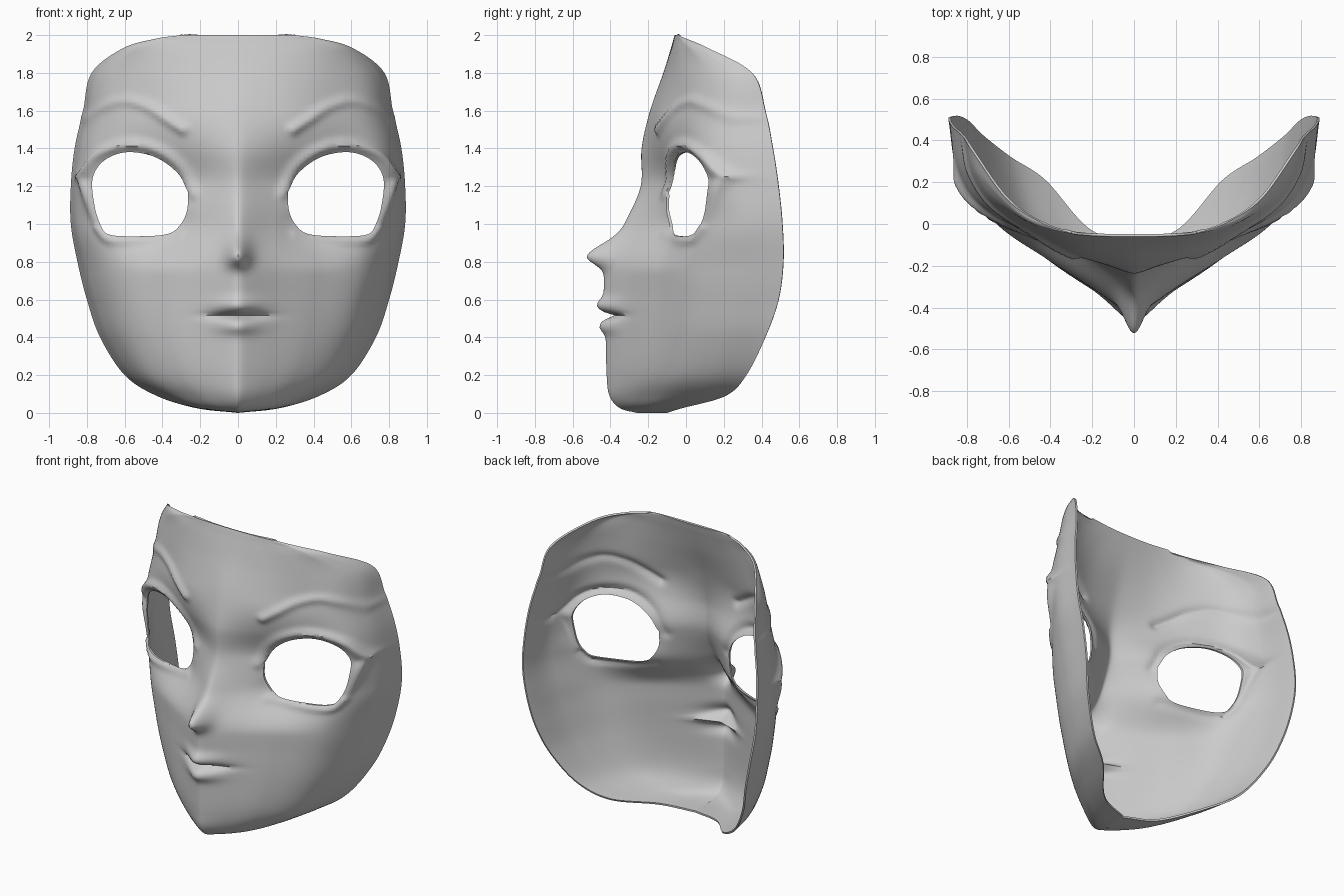
import bpy, bmesh, math
from mathutils import Vector

old = bpy.data.objects.get("Cube")
if old:
    bpy.data.objects.remove(old)

COLUMNS, STEPS, ROUNDING = 72, 12, .02


def spline(points, t):
    """Catmull-Rom curve through points, t counted in points."""
    last = len(points) - 1
    i = min(int(t), last - 1)
    f = t - i
    p1, p2 = Vector(points[i]), Vector(points[i + 1])
    p0 = Vector(points[i - 1]) if i else 2 * p1 - p2
    p3 = Vector(points[i + 2]) if i + 2 <= last else 2 * p2 - p1
    a, b = (p2 - p0) / 2, (p3 - p1) / 2
    d = p2 - p1
    return p1 + f * (a + f * (3 * d - 2 * a - b + f * (a + b - 2 * d)))


def sample(points, count):
    return [spline(points, (len(points) - 1) * k / count) for k in range(count + 1)]


# Level sections: height, centre depth, rim half width, rim depth
levels = [
    (2.0, -.06, .3, -.045), (1.98, -.066, .44, .005), (1.93, -.08, .61, .12), (1.8, -.12, .775, .35),
    (1.6, -.19, .82, .42), (1.4, -.235, .865, .46), (1.2, -.24, .885, .49),
    (1.0, -.325, .885, .51), (.8, -.42, .85, .515), (.6, -.435, .8, .49),
    (.4, -.425, .73, .42), (.2, -.42, .6, .32), (.09, -.405, .43, .21),
    (.025, -.35, .22, -.02), (0, -.26, 0, -.1),
]

# Cross-section shapes as fractions of rim width and depth, by height
shapes = [
    (1.93, [(0, 0), (.34, .06), (.61, .2), (.83, .46), (.94, .72), (1, 1)]),
    (1.6, [(0, 0), (.34, .1), (.61, .26), (.83, .45), (.95, .7), (1, 1)]),
    (1.2, [(0, 0), (.27, .2), (.56, .35), (.85, .48), (.955, .68), (1, 1)]),
    (1.0, [(0, 0), (.21, .19), (.42, .345), (.78, .465), (.95, .7), (1, 1)]),
    (.74, [(0, 0), (.24, .15), (.51, .3), (.79, .475), (.94, .72), (1, 1)]),
    (.2, [(0, 0), (.26, .13), (.52, .28), (.78, .49), (.92, .73), (1, 1)]),
]


def section(z, t):
    """Blend the two nearest cross-section shapes."""
    for (za, a), (zb, b) in zip(shapes, shapes[1:]):
        if z >= zb:
            f = max(0, min(1, (za - z) / (za - zb)))
            f = f * f * (3 - 2 * f)
            return spline(a, t).lerp(spline(b, t), f)
    return spline(shapes[-1][1], t)


def rounded(depth):
    """Soften the ridge along the middle of the face."""
    return (math.hypot(depth, ROUNDING) - ROUNDING) / (math.hypot(1, ROUNDING) - ROUNDING)


# Nose, lips and mouth: height, push, spread above, spread below, side spread
features = [
    (.83, .115, .085, .055, .06), (.57, .037, .04, .035, .12),
    (.515, -.06, .015, .015, .14), (.455, .03, .035, .035, .11),
]

# Raised ridges drawn on the face: path, start push, end push, spread
ridges = [
    ([(.235, 1.16), (.3, 1.3), (.43, 1.395), (.58, 1.42), (.73, 1.37), (.825, 1.25)], .015, .035, .026),
    ([(.825, 1.25), (.79, 1.12), (.74, .98)], .03, .01, .022),
    ([(.3, .945), (.45, .92), (.6, .91), (.69, .92), (.74, .98)], .008, .022, .02),
    ([(.29, 1.5), (.37, 1.55), (.48, 1.62), (.6, 1.65), (.71, 1.62), (.8, 1.56)], .024, .008, .026),
]
ridges = [(sample(path, 40), a, b, s) for path, a, b, s in ridges]


def feature_push(x, z):
    return sum(push * math.exp(-((z - h) / (above if z > h else below)) ** 2 - (x / side) ** 2)
               for h, push, above, below, side in features)


def ridge_push(x, z):
    best = 0
    here = Vector((x, z))
    for path, start, end, spread in ridges:
        k, gap = min(((k, (p - here).length) for k, p in enumerate(path)), key=lambda e: e[1])
        if gap < 4 * spread:
            push = start + (end - start) * k / (len(path) - 1)
            best = max(best, push * math.exp(-(gap / spread) ** 2))
    return best


# Half of the face surface
bm = bmesh.new()
rows = []
for level in sample(levels, STEPS * (len(levels) - 1)):
    z, centre, width, rim = level
    z, width = max(z, 0), max(width, 0)
    row = []
    for c in range(COLUMNS + 1):
        across, depth = section(z, 5 * c / COLUMNS)
        x = across * width
        y = centre + rounded(depth) * (rim - centre) - feature_push(x, z)
        row.append(bm.verts.new((x, y, z)))
    rows.append(row)
for upper, lower in zip(rows, rows[1:]):
    for c in range(COLUMNS):
        bm.faces.new((upper[c], lower[c], lower[c + 1], upper[c + 1]))
bm.normal_update()
moves = [(v, v.normal * ridge_push(v.co.x, v.co.z)) for v in bm.verts]
for v, move in moves:
    v.co += move


def add_object(name, mesh_data):
    mesh = bpy.data.meshes.new(name)
    mesh_data.to_mesh(mesh)
    mesh_data.free()
    obj = bpy.data.objects.new(name, mesh)
    bpy.context.collection.objects.link(obj)
    return obj


mask = add_object("face_mask", bm)

# Eye opening cutter
outline = [(.265, 1.17), (.32, 1.27), (.44, 1.355), (.59, 1.38), (.71, 1.335), (.77, 1.24),
           (.76, 1.1), (.73, 1.0), (.685, .945), (.55, .935), (.38, .945), (.31, .99), (.27, 1.07)]
bm = bmesh.new()
ring = sample(outline + outline[:1], 78)[:-1]
front = bm.faces.new([bm.verts.new((p.x, -1, p.y)) for p in ring])
block = bmesh.ops.extrude_face_region(bm, geom=[front])
bmesh.ops.translate(bm, vec=(0, 1.35, 0), verts=[g for g in block["geom"] if isinstance(g, bmesh.types.BMVert)])
bmesh.ops.recalc_face_normals(bm, faces=bm.faces)
cutter = add_object("eye_cutter", bm)
cutter.hide_render = True
cutter.modifiers.new("Mirror", "MIRROR")

# Mirror the half, give it thickness and open the eyes
mirror = mask.modifiers.new("Mirror", "MIRROR")
mirror.use_clip = True
shell = mask.modifiers.new("Shell", "SOLIDIFY")
shell.thickness = .012
shell.offset = -1
cut = mask.modifiers.new("Eyes", "BOOLEAN")
cut.operation = "DIFFERENCE"
cut.solver = "EXACT"
cut.object = cutter

clay = bpy.data.materials.new("plain_grey")
clay.use_nodes = True
colour = (.6, .6, .6, 1)
clay.diffuse_color = colour
clay.node_tree.nodes["Principled BSDF"].inputs["Base Color"].default_value = colour
mask.data.materials.append(clay)

bpy.ops.object.select_all(action="DESELECT")
mask.select_set(True)
bpy.context.view_layer.objects.active = mask
for modifier in list(mask.modifiers):
    bpy.ops.object.modifier_apply(modifier=modifier.name)
bpy.data.objects.remove(cutter)
bpy.ops.object.shade_smooth_by_angle(angle=math.radians(50))
